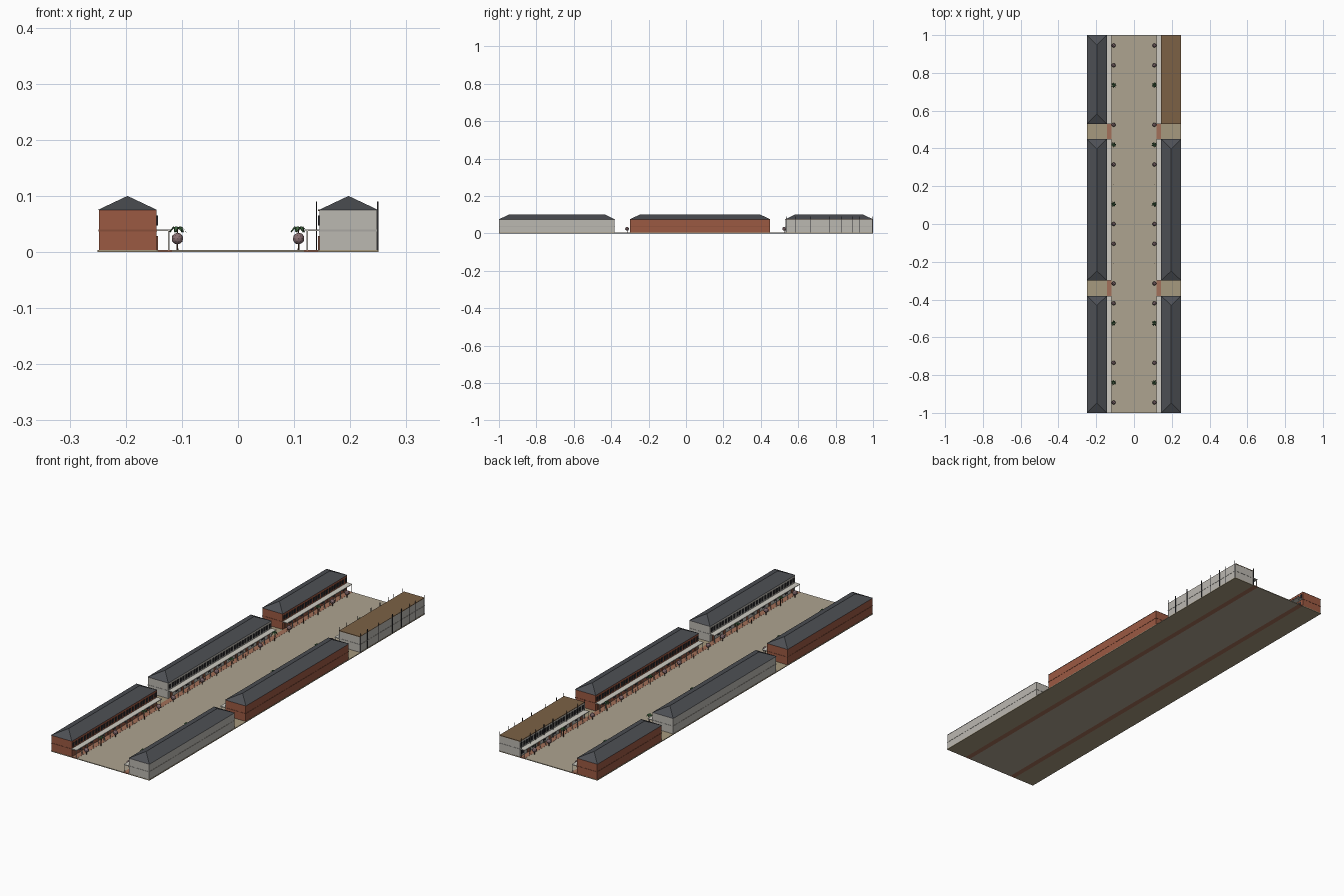
import bpy, bmesh, math, random
from mathutils import Matrix, Vector

if "Cube" in bpy.data.objects:
    bpy.data.objects.remove(bpy.data.objects["Cube"])

random.seed(4)
MATS = {}
COLORS = {"sand": (.42, .37, .28), "alley": (.38, .32, .21), "paver": (.36, .16, .10),
          "brick": (.33, .10, .055), "brick_trim": (.24, .075, .04), "plaster": (.50, .48, .44),
          "plaster_trim": (.40, .39, .36), "slate": (.075, .08, .09), "white": (.62, .60, .54),
          "dark": (.025, .025, .03), "wood": (.20, .12, .06), "door": (.25, .09, .05),
          "trunk": (.10, .05, .03), "leaf": (.05, .13, .05), "bloom": (.25, .16, .17)}


def finish(name, bm, color):
    bmesh.ops.recalc_face_normals(bm, faces=bm.faces)
    me = bpy.data.meshes.new(name)
    bm.to_mesh(me)
    bm.free()
    ob = bpy.data.objects.new(name, me)
    bpy.context.collection.objects.link(ob)
    if color not in MATS:
        MATS[color] = bpy.data.materials.new(color)
        MATS[color].diffuse_color = (*COLORS[color], 1)
    me.materials.append(MATS[color])
    return ob


def box(bm, x0, x1, y0, y1, z0, z1):
    m = Matrix.Translation(((x0 + x1) / 2, (y0 + y1) / 2, (z0 + z1) / 2))
    m = m @ Matrix.Diagonal((abs(x1 - x0), abs(y1 - y0), abs(z1 - z0), 1))
    bmesh.ops.create_cube(bm, size=1, matrix=m)


def boxes(name, items, color):
    bm = bmesh.new()
    for it in items:
        box(bm, *it)
    return finish(name, bm, color)


def spaced(y0, y1, step):
    n = max(1, round((y1 - y0) / step))
    return [y0 + (y1 - y0) * i / n for i in range(n + 1)]


def hip_roof(name, s, y0, y1):
    bm = bmesh.new()
    xa, xb, xm = s * .144, s * .25, s * .197
    base = [bm.verts.new((x, y, .075)) for x, y in ((xa, y0), (xb, y0), (xb, y1), (xa, y1))]
    r0, r1 = bm.verts.new((xm, y0 + .052, .1)), bm.verts.new((xm, y1 - .052, .1))
    a, b, c, d = base
    for f in ((a, b, c, d), (a, b, r0), (b, c, r1, r0), (c, d, r1), (d, a, r0, r1)):
        bm.faces.new(f)
    finish(name, bm, "slate")


def building(tag, s, y0, y1, wall, roofed):
    # main block and string course
    boxes(tag + "_walls", [(s * .145, s * .248, y0 + .001, y1 - .001, .002, .075)], wall)
    boxes(tag + "_string_course", [(s * .1445, s * .249, y0, y1, .037, .040)], wall + "_trim")
    if roofed:
        hip_roof(tag + "_roof", s, y0, y1)
    else:
        boxes(tag + "_open_deck", [(s * .143, s * .248, y0, y1, .073, .076)], "wood")
    # balcony, its posts and rail
    posts = spaced(y0 + .003, y1 - .003, .04)
    bal = [(s * .145, s * .120, y0, y1, .0375, .0405)]
    bal += [(s * .1225, s * .1245, y - .001, y + .001, .003, .038) for y in posts]
    boxes(tag + "_balcony", bal, "white")
    # upper windows, ground-floor doors and shop windows
    bays = [(a + b) / 2 for a, b in zip(posts, posts[1:])]
    wins = [(s * .1425, s * .146, y + o - .0055, y + o + .0055, .047, .065)
            for y in bays for o in (-.01, .01)]
    wins += [(s * .1435, s * .146, y - .009, y + .009, .012, .029) for y in bays[1::2]]
    boxes(tag + "_windows", wins, "dark")
    boxes(tag + "_doors", [(s * .1430, s * .146, y - .008, y + .008, .004, .029)
                           for y in bays[::2]], "door")


def plants(s, side):
    trunk, ball, leaf, post = [bmesh.new() for _ in range(4)]
    x = s * .108
    palms, stakes = (-8, -5, 1, 4, 7), (-6, -2, 2, 6)
    for i in range(-9, 10):
        y = i * .105
        if i in stakes:
            box(post, x - .001, x + .001, y - .001, y + .001, .003, .022)
            continue
        h = .042 if i in palms else .018
        bmesh.ops.create_cone(trunk, cap_ends=True, segments=6, radius1=.0018, radius2=.0012,
                              depth=h - .003, matrix=Matrix.Translation((x, y, (h + .003) / 2)))
        if i in palms:
            # drooping two-segment fronds
            for k in range(7):
                a = k * math.tau / 7 + random.uniform(-.2, .2)
                d, n = Vector((math.cos(a), math.sin(a), 0)), Vector((-math.sin(a), math.cos(a), 0))
                c = Vector((x, y, .042))
                up = Vector((0, 0, 1))
                v = [leaf.verts.new(p) for p in (
                    c, c + d * .008 + n * .004 + up * .002, c + d * .008 + up * .0035,
                    c + d * .008 - n * .004 + up * .002, c + d * .016 - up * .007)]
                for f in ((0, 1, 2), (0, 2, 3), (1, 4, 2), (2, 4, 3)):
                    leaf.faces.new([v[j] for j in f])
        else:
            bmesh.ops.create_icosphere(ball, subdivisions=2, radius=.0105,
                                       matrix=Matrix.Translation((x, y, .024)))
    finish(side + "_tree_trunks", trunk, "trunk")
    finish(side + "_round_bushes", ball, "bloom")
    finish(side + "_palm_fronds", leaf, "leaf")
    finish(side + "_hitching_posts", post, "trunk")


# street
boxes("road", [(-.118, .118, -1, 1, 0, .0035)], "sand")
blocks = [("front", -1, -.38), ("middle", -.30, .45), ("back", .53, 1)]

for s, side in ((-1, "left"), (1, "right")):
    boxes(side + "_sidewalk", [(s * .118, s * .143, -1, 1, 0, .004)], "paver")
    boxes(side + "_alley_ground", [(s * .143, s * .25, -1, 1, 0, .0035)], "alley")
    for i, (b, y0, y1) in enumerate(blocks):
        wall = "brick" if (i + (s > 0)) % 2 == 0 else "plaster"
        building(side + "_" + b, s, y0, y1, wall, not (s > 0 and i == 2))
    plants(s, side)

# scaffold poles around the unfinished building
ys = [.535, .585, .665, .765, .83, .89, .93, .996]
boxes("scaffold_poles", [(x - .001, x + .001, y - .0015, y + .0015, .003, .09)
                         for x in (.1400, .249) for y in ys], "dark")

for m in bpy.data.materials:
    if m.users and not m.is_grease_pencil:
        m.use_nodes = True
        m.node_tree.nodes["Principled BSDF"].inputs["Base Color"].default_value = m.diffuse_color
